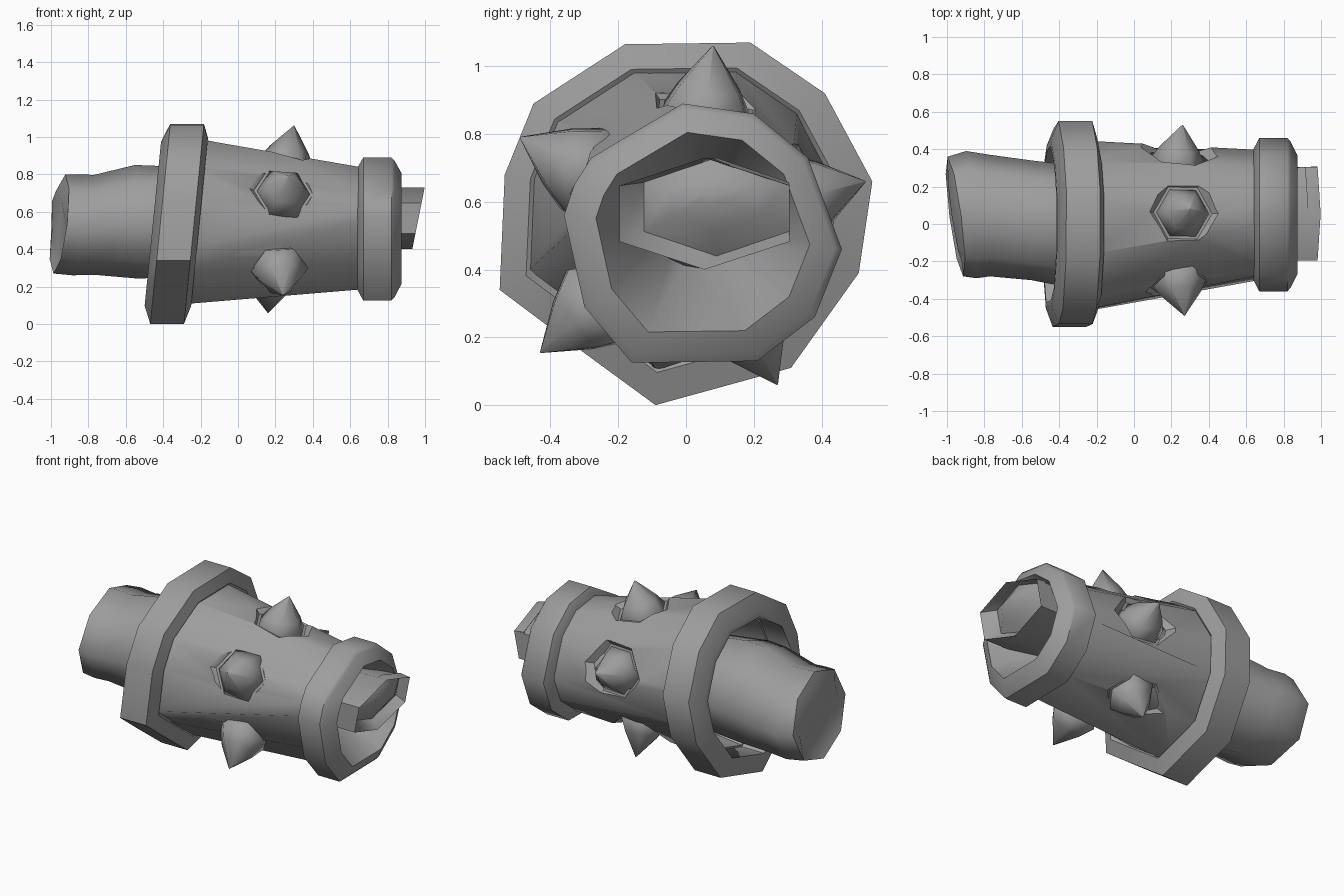
import bpy, bmesh, math
from mathutils import Vector, Matrix

if "Cube" in bpy.data.objects:
    bpy.data.objects.remove(bpy.data.objects["Cube"])

grey = bpy.data.materials.new("iron_grey")
grey.diffuse_color = (0.34, 0.34, 0.34, 1)
grey.use_nodes = True
grey.node_tree.nodes["Principled BSDF"].inputs["Base Color"].default_value = grey.diffuse_color

# ten-sided outlines (y, z) of the wide and the narrow collar
WIDE = [(-.18, 1.065), (.19, 1.07), (.41, .92), (.55, .66), (.51, .39),
        (.31, .11), (-.09, 0), (-.37, .205), (-.55, .34), (-.535, .68), (-.45, .89)]
NARROW = [(-.01, .89), (.2, .86), (.36, .73), (.46, .46), (.38, .26),
          (.21, .13), (-.16, .125), (-.3, .29), (-.36, .56), (-.33, .65), (-.28, .73)]
WIDE_C, NARROW_C = (.0, .54), (.05, .52)
TILT = .1


def outline(points, centre, scale, x, tilt=0, yaw=0):
    """Scaled outline placed at x, leaning with height and turned with depth."""
    ring = []
    for y, z in points:
        dy, dz = (y - centre[0]) * scale, (z - centre[1]) * scale
        ring.append((x + tilt * dz + yaw * dy, centre[0] + dy, centre[1] + dz))
    return ring


def wide(scale, x, dy=0, dz=0):
    return [(a, b + dy, c + dz) for a, b, c in outline(WIDE, WIDE_C, scale, x, TILT)]


def narrow(scale, x):
    return outline(NARROW, NARROW_C, scale, x)


def oval(x, yc, zc, ry, rz, tilt=0, yaw=0, n=8):
    pts = []
    for i in range(n):
        a = math.pi / 2 - 2 * math.pi * i / n
        pts.append((yc + ry * math.cos(a), zc + rz * math.sin(a)))
    return outline(pts, (yc, zc), 1, x, tilt, yaw)


def loft(name, rings, closed=False, smooth=48):
    """Skin between rings; closed joins last to first, otherwise ends are capped."""
    bm = bmesh.new()
    loops = [[bm.verts.new(p) for p in r] for r in rings]
    n = len(loops[0])
    pairs = list(zip(loops, loops[1:]))
    if closed:
        pairs.append((loops[-1], loops[0]))
    else:
        bm.faces.new(loops[0])
        bm.faces.new(loops[-1])
    for a, b in pairs:
        for i in range(n):
            j = (i + 1) % n
            bm.faces.new((a[i], a[j], b[j], b[i]))
    bmesh.ops.recalc_face_normals(bm, faces=bm.faces)
    mesh = bpy.data.meshes.new(name)
    bm.to_mesh(mesh)
    bm.free()
    ob = bpy.data.objects.new(name, mesh)
    bpy.context.collection.objects.link(ob)
    mesh.materials.append(grey)
    if smooth:
        shade(ob, smooth)
    return ob


def shade(ob, angle):
    bpy.ops.object.select_all(action='DESELECT')
    ob.select_set(True)
    bpy.context.view_layer.objects.active = ob
    bpy.ops.object.shade_smooth_by_angle(angle=math.radians(angle))


# collars: chamfered bands, the narrow one funnels in to the core
loft("wide_collar", [wide(.76, -.455), wide(.82, -.455), wide(1, -.415),
                     wide(1, -.235), wide(.84, -.205, -.01, .01), wide(.76, -.24)], True)
loft("narrow_collar", [narrow(.78, .64), narrow(.86, .64), narrow(1, .67), narrow(1, .82),
                       narrow(.95, .838), narrow(.77, .875), narrow(.25, .5)], True, 46)

# hollow sleeve between the collars
sleeve = loft("sleeve", [wide(.84, -.30, -.015, .015), narrow(.84, .70),
                         narrow(.72, .70), wide(.74, -.30)], True, 0)

# inner core: slanted butt, slight waist, flare under the collar
loft("core", [oval(-.955, .04, .52, .25, .19, -.1, -.15),
              oval(-.955, .04, .535, .32, .265, .12, -.13),
              oval(-.87, .05, .53, .34, .27, .06, -.08), oval(-.77, .045, .53, .325, .267),
              oval(-.55, .02, .547, .32, .303), oval(-.42, .0, .545, .325, .30),
              oval(.1, .03, .54, .28, .25), oval(.6, .05, .57, .23, .15)], smooth=55)

# cupped six-sided tip with a domed plug
loft("core_tip", [oval(.5, .05, .565, .28, .16, n=6),
                  oval(.965, .055, .565, .29, .165, .2, n=6),
                  oval(.90, .09, .585, .247, .145, .2, n=6),
                  oval(.945, .085, .60, .15, .08, .12, n=6),
                  oval(.965, .075, .615, .04, .02, n=6)], smooth=62)

# five spikes, each in a shallow six-sided pocket cut into the sleeve
HEX = [(math.cos(math.pi * i / 3), math.sin(math.pi * i / 3)) for i in range(6)]


def hex_ring(place, radius, height):
    return [place @ Vector((c * radius, s * radius, height)) for c, s in HEX]


tips = [(.30, .08, 1.06), (.27, -.49, .79), (.24, -.43, .155), (.16, .27, .06), (.26, .53, .66)]
for i, tip in enumerate(tips):
    tip = Vector(tip)
    out = (tip - Vector((.19, .02, .53))).normalized()
    side = Vector((1, 0, 0)).cross(out).normalized()
    along = side.cross(out).normalized()
    place = Matrix.Translation(tip) @ Matrix((along, side, out)).transposed().to_4x4()
    loft(f"spike_{i + 1}", [hex_ring(place, .08, -.32), hex_ring(place, .155, -.215),
                            hex_ring(place, .105, -.13), hex_ring(place, .002, 0)], smooth=65)
    cutter = loft(f"pocket_cutter_{i + 1}", [hex_ring(place, .16, -.195),
                                             hex_ring(place, .25, -.11)], smooth=0)
    cutter.hide_render = True
    cutter.hide_viewport = True
    cut = sleeve.modifiers.new("pocket", 'BOOLEAN')
    cut.object = cutter
    cut.solver = 'EXACT'

# keep the sleeve smooth around its girth with crisp pocket rims
bpy.ops.object.select_all(action='DESELECT')
sleeve.select_set(True)
bpy.context.view_layer.objects.active = sleeve
for m in list(sleeve.modifiers):
    bpy.ops.object.modifier_apply(modifier=m.name)
shade(sleeve, 42)
